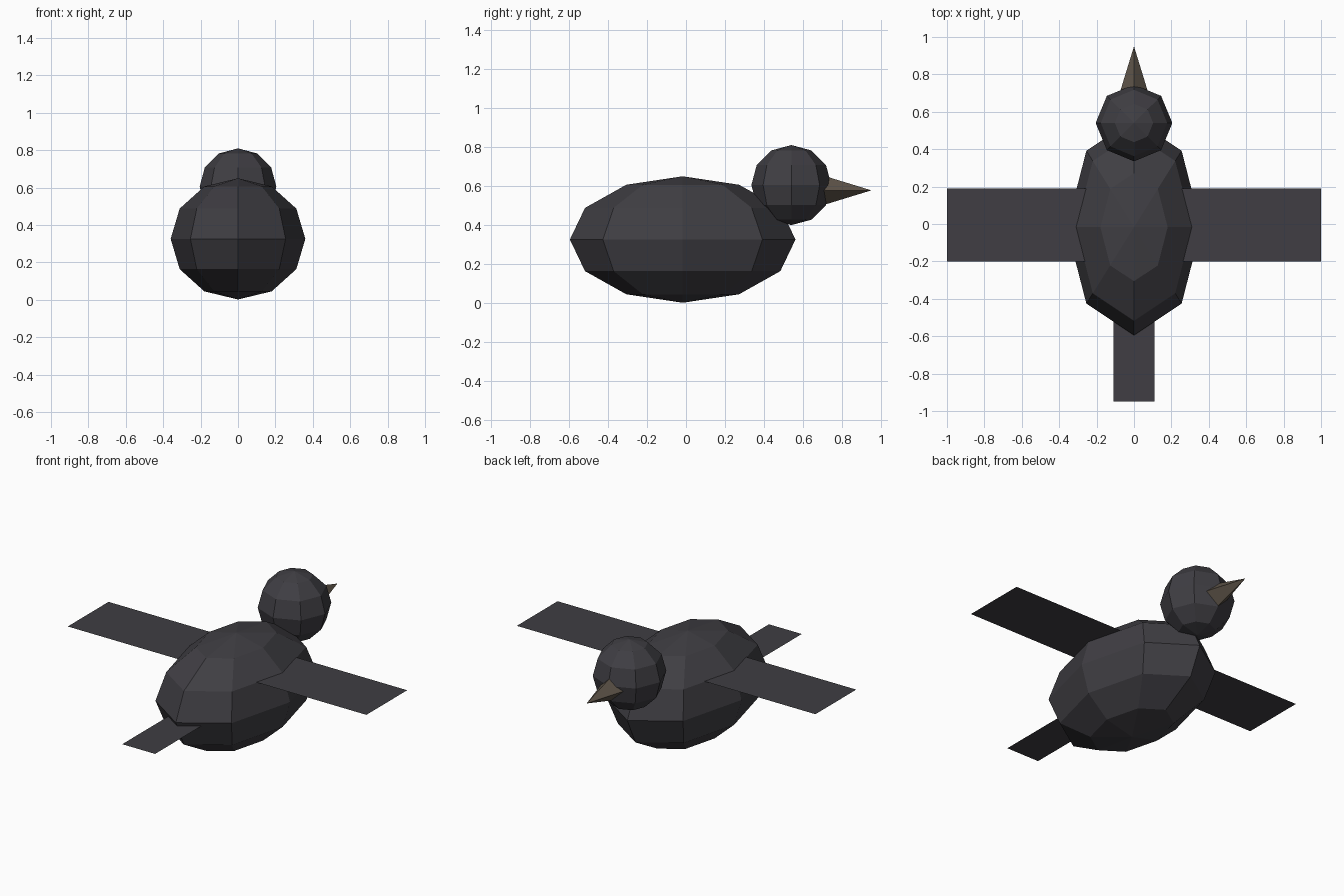
import bpy, bmesh
from math import radians
from mathutils import Matrix, Vector

cube = bpy.data.objects.get("Cube")
if cube:
    bpy.data.objects.remove(cube, do_unlink=True)


def material(name, rgb):
    mat = bpy.data.materials.new(name)
    mat.use_nodes = True
    mat.diffuse_color = (*rgb, 1)
    bsdf = mat.node_tree.nodes["Principled BSDF"]
    bsdf.inputs["Base Color"].default_value = (*rgb, 1)
    bsdf.inputs["Roughness"].default_value = 0.8
    return mat


feathers = material("charcoal feathers", (0.05, 0.048, 0.056))
horn = material("brown horn", (0.115, 0.092, 0.068))


def finish(name, bm, mat):
    mesh = bpy.data.meshes.new(name)
    bm.to_mesh(mesh)
    bm.free()
    mesh.materials.append(mat)
    obj = bpy.data.objects.new(name, mesh)
    bpy.context.collection.objects.link(obj)
    return obj


def ellipsoid(name, centre, radii, mat):
    bm = bmesh.new()
    place = Matrix.Translation(centre) @ Matrix.Diagonal((*radii, 1))
    bmesh.ops.create_uvsphere(bm, u_segments=8, v_segments=6, radius=1, matrix=place)
    return finish(name, bm, mat)


def sheet(name, x0, x1, y0, y1, z, mat):
    bm = bmesh.new()
    corners = [(x0, y0), (x1, y0), (x1, y1), (x0, y1)]
    bm.faces.new([bm.verts.new((x, y, z)) for x, y in corners])
    return finish(name, bm, mat)


# Low-poly body and head
ellipsoid("body", (0, -0.017, 0.326), (0.36, 0.578, 0.324), feathers)
ellipsoid("head", (0, 0.54, 0.605), (0.205, 0.205, 0.205), feathers)

# Flat wings and tail
sheet("left_wing", 0, 1, -0.2, 0.19, 0.49, feathers)
sheet("right_wing", -1, 0, -0.2, 0.19, 0.49, feathers)
sheet("tail", -0.11, 0.11, -0.95, -0.42, 0.302, feathers)

# Four-sided beak, its base sunk into the head
base_y, tip_y = 0.65, 0.95
bm = bmesh.new()
place = Matrix.Translation(Vector((0, (base_y + tip_y) / 2, 0.578))) @ Matrix.Rotation(radians(-90), 4, "X")
bmesh.ops.create_cone(bm, cap_ends=True, segments=4, radius1=0.092, radius2=0,
                      depth=tip_y - base_y, matrix=place)
bmesh.ops.remove_doubles(bm, verts=bm.verts, dist=0.0001)
bmesh.ops.recalc_face_normals(bm, faces=bm.faces)
finish("beak", bm, horn)
